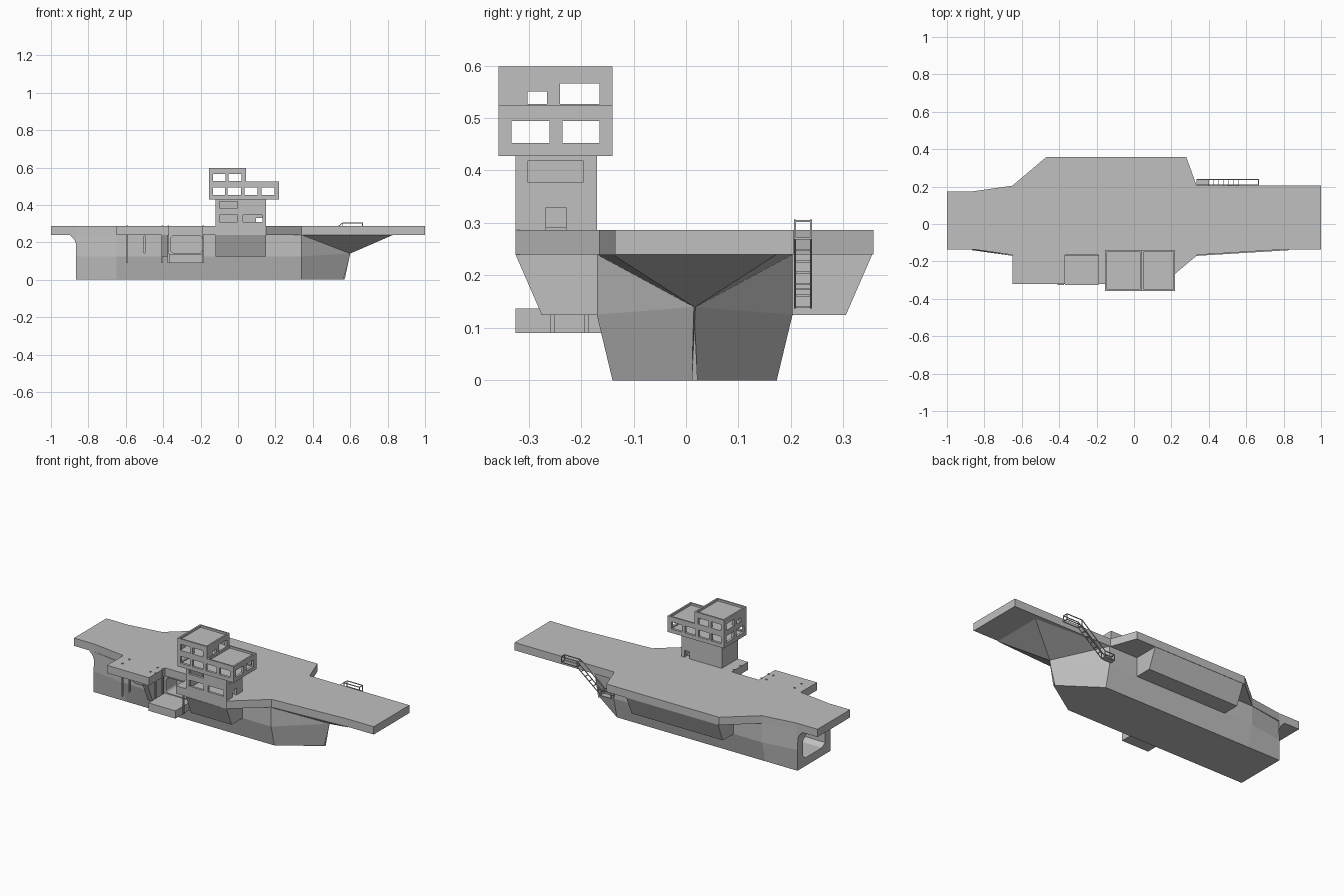
import bpy, bmesh, math
from mathutils import Vector

if "Cube" in bpy.data.objects:
    bpy.data.objects.remove(bpy.data.objects["Cube"], do_unlink=True)

grey = bpy.data.materials.new("ship_grey")
grey.use_nodes = True
grey.diffuse_color = (0.53, 0.53, 0.53, 1)
grey.node_tree.nodes["Principled BSDF"].inputs["Base Color"].default_value = (0.53, 0.53, 0.53, 1)


def finish(name, bm):
    bmesh.ops.recalc_face_normals(bm, faces=bm.faces)
    mesh = bpy.data.meshes.new(name)
    bm.to_mesh(mesh)
    bm.free()
    mesh.materials.append(grey)
    ob = bpy.data.objects.new(name, mesh)
    bpy.context.collection.objects.link(ob)
    return ob


def prism(name, points, axis, lo, hi):
    """Extrude a 2D outline along an axis; outline uses the other two axes in order."""
    bm = bmesh.new()

    def place(p, d):
        c = list(p)
        c.insert(axis, d)
        return bm.verts.new(c)
    a = [place(p, lo) for p in points]
    b = [place(p, hi) for p in points]
    bm.faces.new(a)
    bm.faces.new(b)
    for i in range(len(a)):
        j = (i + 1) % len(a)
        bm.faces.new((a[i], a[j], b[j], b[i]))
    return finish(name, bm)


def box(name, x, y, z):
    return prism(name, [(x[0], y[0]), (x[1], y[0]), (x[1], y[1]), (x[0], y[1])], 2, *z)


def cut(target, cutter):
    mod = target.modifiers.new("cut", "BOOLEAN")
    mod.operation = "DIFFERENCE"
    mod.solver = "EXACT"
    mod.object = cutter
    cutter.hide_render = True
    bpy.context.view_layer.update()
    with bpy.context.temp_override(object=target, active_object=target):
        bpy.ops.object.modifier_apply(modifier="cut")
    bpy.data.objects.remove(cutter, do_unlink=True)


def rounded(u, v, r, steps=4):
    pts = []
    corners = [(u[1] - r, v[1] - r), (u[0] + r, v[1] - r), (u[0] + r, v[0] + r), (u[1] - r, v[0] + r)]
    for k, (cu, cv) in enumerate(corners):
        for s in range(steps + 1):
            a = math.pi / 2 * (k + s / steps)
            pts.append((cu + r * math.cos(a), cv + r * math.sin(a)))
    return pts


def bars(name, segments, w):
    """Thin square bars between pairs of points, as one object."""
    bm = bmesh.new()
    for p, q in segments:
        p, q = Vector(p), Vector(q)
        d = q - p
        res = bmesh.ops.create_cube(bm, size=1)
        rot = d.to_track_quat("Z", "Y")
        for v in res["verts"]:
            v.co = (p + q) / 2 + rot @ Vector((v.co.x * w, v.co.y * w, v.co.z * (d.length + w)))
    return finish(name, bm)


# Hull: rows from the right keel edge over the top to the left keel edge
SECTIONS = [
    [(-0.865, -0.14, 0), (-0.865, -0.14, .125), (-0.865, -0.135, .24)],
    [(-0.65, -0.14, 0), (-0.65, -0.17, .125), (-0.65, -0.17, .24)],
    [(0.34, -0.14, 0), (0.34, -0.17, .125), (0.34, -0.17, .24)],
    [(0.57, 0.022, 0), (0.60, 0.015, .14), (0.83, -0.14, .24)]]
bm = bmesh.new()
rows = []
for sec in SECTIONS:
    right = [bm.verts.new(p) for p in sec]
    left = [bm.verts.new((x, 0.033 - y, z)) for x, y, z in reversed(sec)]
    rows.append(right + left)
for s in range(3):
    a, b = rows[s], rows[s + 1]
    for i in range(6):
        j = (i + 1) % 6
        if s == 2 and i in (1, 3):      # flared bow splits along a crease
            top, low = (2, 1) if i == 1 else (3, 4)
            bm.faces.new((a[top], a[low], b[low]))
            bm.faces.new((a[top], b[low], b[top]))
        else:
            bm.faces.new((a[i], a[j], b[j], b[i]))
bm.faces.new(rows[0])
bm.faces.new(rows[-1])
hull = finish("hull", bm)

# Stern opening and side hangar openings
cut(hull, prism("stern_cutter", [(-.06, .05), (.1, .05), (.12, .07), (.12, .16), (.08, .2),
                                 (-.05, .2), (-.09, .16), (-.09, .07)], 0, -1, -.68))
for x0 in (-.585, -.36):
    cut(hull, prism("hangar_cutter", rounded((x0, x0 + .17), (.142, .235), .02), 1, -.3, -.07))
for x0 in (-.59, -.498):
    box("hangar_door", (x0, x0 + .088), (-.162, -.15), (.135, .238))

# Stern overhang under the deck
prism("stern_counter", [(-.86, .19), (-.865, .19), (-.875, .215), (-.9, .24), (-.86, .24)], 1, -.135, .175)

# Flight deck with a notch for the lowered lift
prism("flight_deck", [(-1, -.135), (-.86, -.135), (-.65, -.165), (-.65, -.32), (-.37, -.32), (-.37, -.165),
                      (-.19, -.165), (-.19, -.32), (.15, -.325), (.34, -.165), (.82, -.135), (1, -.135),
                      (1, .205), (.335, .205), (.28, .357), (-.47, .357), (-.65, .205), (-.86, .175),
                      (-1, .175)], 2, .24, .287)

# Side sponsons below the deck
SIDE = [(-.16, .24), (-.325, .24), (-.275, .125), (-.16, .125)]
prism("tower_sponson", SIDE, 0, -.12, .15)
prism("lift_pillar", SIDE, 0, -.41, -.375)
prism("left_sponson", [(.19, .24), (.355, .24), (.305, .125), (.19, .125)], 0, -.46, .15)

# Lowered lift and the guide posts of both lifts
box("lift_platform", (-.37, -.19), (-.325, -.16), (.09, .137))
for x in (-.592, -.405, -.372, -.186):
    for y in (-.255, -.19):
        box("lift_post", (x - .004, x + .004), (y - .004, y + .004), (.09, .291))

# Tower base, hollow, with front windows and doors
base = box("tower_base", (-.12, .15), (-.325, -.17), (.28, .43))
cut(base, box("c", (-.105, .135), (-.31, -.185), (.292, .42)))
for x, z in [((-.1, -.003), (.383, .418)), ((-.1, -.003), (.31, .347)), ((.027, .13), (.31, .347))]:
    cut(base, box("c", x, (-.35, -.3), z))
cut(base, box("c", (.12, .2), (-.267, -.229), (.287, .329)))
cut(base, box("c", (.095, .13), (-.2, -.1), (.287, .329)))
cut(base, box("c", (.146, .2), (-.302, -.195), (.378, .418)))

# Bridge level with windows all round and a sunken roof
bridge = box("bridge", (-.155, .22), (-.357, -.14), (.428, .525))
cut(bridge, box("c", (-.14, .205), (-.342, -.155), (.445, .507)))
cut(bridge, box("c", (.05, .21), (-.347, -.15), (.513, .6)))
for x in [(-.135, -.07), (-.055, .015), (.035, .105), (.125, .195)]:
    cut(bridge, box("c", x, (-.5, 0), (.452, .494)))
for y in [(-.333, -.26), (-.235, -.165)]:
    cut(bridge, box("c", (-.3, .3), y, (.452, .494)))

# Control room on top
control = box("control_room", (-.155, .042), (-.357, -.14), (.52, .598))
cut(control, box("c", (-.14, .027), (-.342, -.155), (.527, .58)))
cut(control, box("c", (-.145, .032), (-.347, -.15), (.586, .7)))
for x in [(-.135, -.068), (-.052, .018)]:
    cut(control, box("c", x, (-.5, 0), (.529, .566)))
cut(control, box("c", (-.3, .3), (-.302, -.265), (.527, .551)))
cut(control, box("c", (-.3, .3), (-.24, -.165), (.527, .566)))

# Accommodation ladder hung on the left side
segs = []
PATH = [(.335, .14), (.40, .14), (.56, .27), (.665, .27)]
for y in (.208, .238):
    for rise in (0, .034):
        pts = [(x, y, z + rise) for x, z in PATH]
        segs += list(zip(pts, pts[1:]))
    segs += [((x, y, z), (x, y, z + .034)) for x, z in PATH]
segs += [((x, .208, z), (x, .238, z)) for x, z in PATH]
segs += [((.665, .208, .304), (.665, .238, .304)), ((.335, .208, .174), (.335, .238, .174))]
for k in range(1, 6):
    x, z = .40 + .16 * k / 6, .14 + .13 * k / 6
    segs.append(((x, .208, z), (x, .238, z)))
bars("boarding_ladder", segs, .004)
box("ladder_landing", (.335, .40), (.206, .24), (.138, .142))
